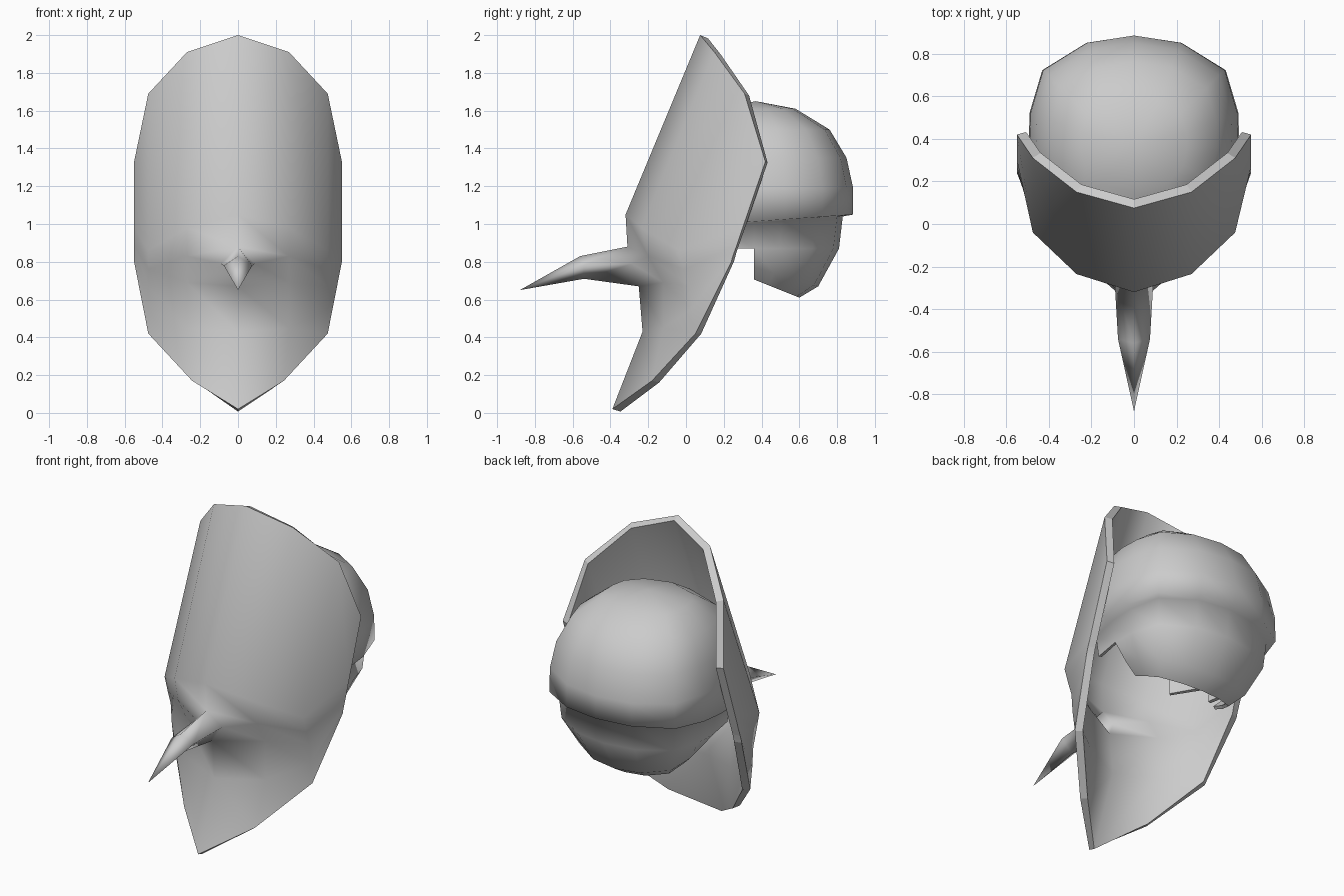
import bpy, math

old = bpy.data.objects.get("Cube")
if old:
    bpy.data.objects.remove(old, do_unlink=True)

grey = bpy.data.materials.new("plain_grey")
grey.use_nodes = True
grey.diffuse_color = (0.6, 0.6, 0.6, 1)
grey.node_tree.nodes["Principled BSDF"].inputs["Base Color"].default_value = (0.6, 0.6, 0.6, 1)


# Smooth shell with a flat rim
def shell(name, verts, faces, thickness):
    mesh = bpy.data.meshes.new(name)
    mesh.from_pydata(verts, [], faces)
    mesh.materials.append(grey)
    obj = bpy.data.objects.new(name, mesh)
    bpy.context.collection.objects.link(obj)
    bpy.ops.object.select_all(action="DESELECT")
    obj.select_set(True)
    bpy.context.view_layer.objects.active = obj
    mod = obj.modifiers.new("shell", "SOLIDIFY")
    mod.thickness = thickness
    mod.offset = -1
    bpy.ops.object.modifier_apply(modifier=mod.name)
    for poly in obj.data.polygons:
        poly.use_smooth = poly.index < 2 * len(faces)


def grid_faces(rows, cols, closed=False):
    faces = []
    for r in range(rows - 1):
        for c in range(cols if closed else cols - 1):
            d = (c + 1) % cols
            faces.append((r * cols + c, (r + 1) * cols + c, (r + 1) * cols + d, r * cols + d))
    return faces


# Curved face shield: (y, z) down each column, from the centre to the side
columns = [
    (0, [(.075, 2), (-.32, 1.05), (-.31, .88), (-.25, .67), (-.23, .43), (-.39, .02)]),
    (.27, [(.15, 1.91), (-.235, .98), (-.2, .83), (-.12, .69), (-.12, .45), (-.18, .17)]),
    (.475, [(.31, 1.69), (-.04, .86), (-.01, .76), (.02, .67), (.03, .55), (.05, .42)]),
    (.55, [(.42, 1.33), (.3, .98), (.27, .89), (.255, .85), (.245, .82), (.24, .8)]),
]
full = [(-x, p) for x, p in columns[:0:-1]] + columns
mask = [(x * (.9 if r == 5 and abs(x) < .3 else 1), *p[r]) for r in range(6) for x, p in full]
cols = len(full)
top = 2 * cols + cols // 2
low = top + cols
mask_faces = [f for f in grid_faces(6, cols) if f[0] not in (top, top - 1)]

# Long pointed nose growing out of the middle of the shield
base = len(mask)
right, left, tip = base, base + 1, base + 6
mask += [(.09, -.285, .79), (-.09, -.285, .79),
         (0, -.56, .83), (.075, -.54, .78), (0, -.54, .71), (-.075, -.54, .78),
         (0, -.88, .65)]
for s, side in ((1, right), (-1, left)):
    for f in [(top, side, top + s), (side, low + s, top + s), (side, low, low + s)]:
        mask_faces.append(f[::s])
root = [top, right, low, left]
middle = [base + 2 + i for i in range(4)]
for i in range(4):
    j = (i + 1) % 4
    mask_faces.append((root[i], middle[i], middle[j], root[j]))
    mask_faces.append((middle[i], tip, middle[j]))
shell("face_shield_with_nose", mask, mask_faces, 0.045)

# Hood outline seen from above, back to front, as fractions of its width and depth
half = [(0, 1), (.45, .935), (.87, .69), (.99, .31), (1, 0), (.93, -.4), (.62, -.78), (0, -1)]
outline = half + [(-x, y) for x, y in half[-2:0:-1]]
N = len(outline)
CENTRE = .36

# Hood levels: height, half width, back y, rise towards the front
levels = [
    (1.61, .25, .58, 0), (1.5, .39, .76, 0), (1.35, .46, .85, 0), (1.19, .49, .885, 0),
    (1.05, .495, .885, -.07), (1.04, .455, .83, -.07),
    (.87, .44, .81, 0), (.67, .36, .7, .3), (.61, .29, .6, .4),
]
hood = []
for z, w, back, rise in levels:
    for u, v in outline:
        y = CENTRE + v * (back - CENTRE)
        hood.append((u * w, y, z + rise * (back - y)))


# Keep the back of the bowl, and leave the face open
def kept(face):
    y = sum(hood[i][1] for i in face) / 4
    z = sum(hood[i][2] for i in face) / 4
    return y > (.05 if z > 1 else .24 if z > .88 else .38)


hood_faces = [f[::-1] for f in grid_faces(len(levels), N, True) if kept(f)]
apex = len(hood)
hood.append((0, .37, 1.65))
hood_faces += [(i, apex, (i + 1) % N) for i in range(N)]
used = sorted({i for f in hood_faces for i in f})
hood_faces = [tuple(used.index(i) for i in f) for f in hood_faces]
shell("hood", [hood[i] for i in used], hood_faces, 0.02)
